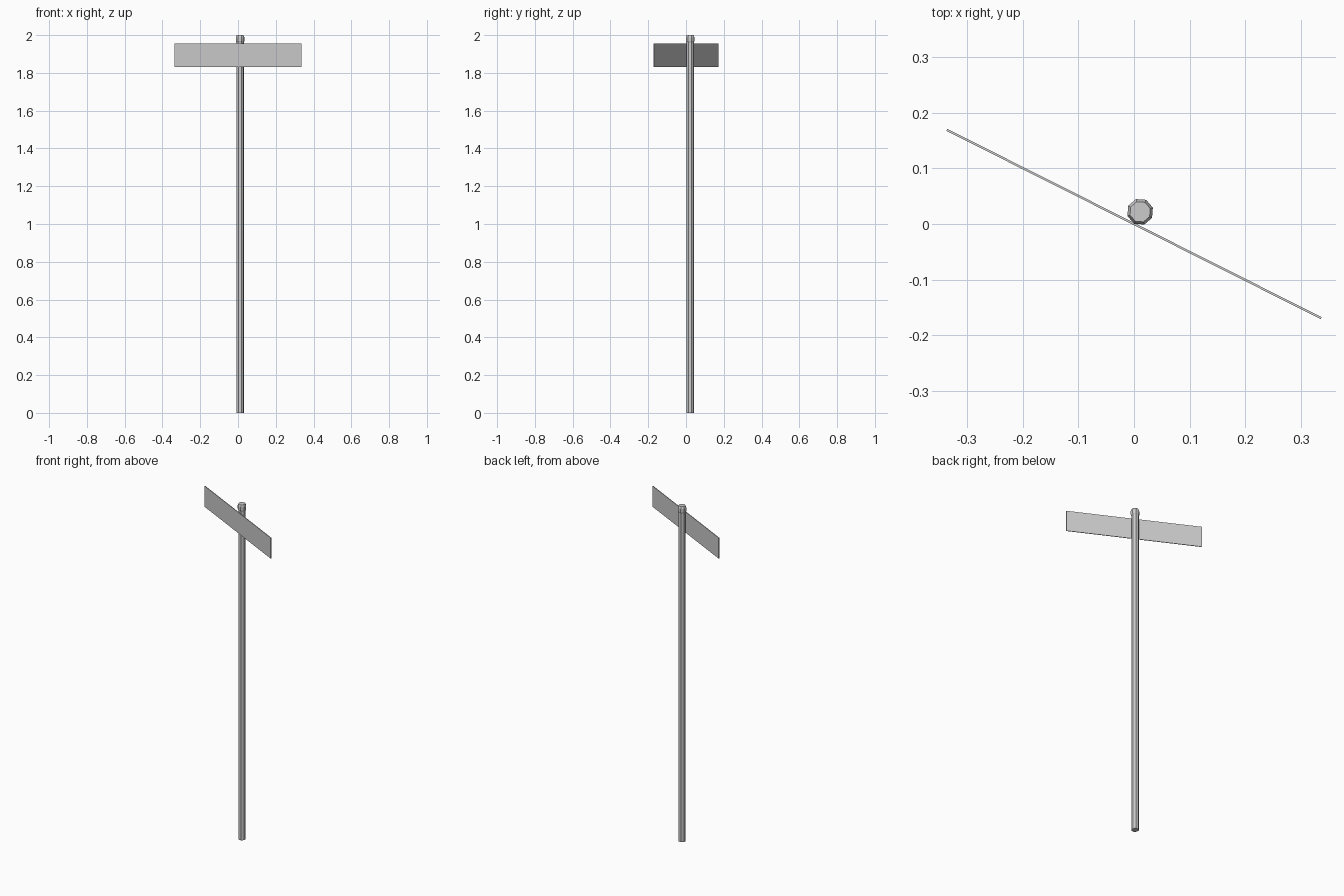
import bpy, bmesh
from math import cos, sin, pi, atan2
from mathutils import Matrix

if "Cube" in bpy.data.objects:
    bpy.data.objects.remove(bpy.data.objects["Cube"])

ANGLE = atan2(-0.338, 0.672)   # whole sign is turned about z
TURN = Matrix.Rotation(ANGLE, 4, 'Z')


def finish(name, bm):
    bmesh.ops.recalc_face_normals(bm, faces=bm.faces)
    bm.transform(TURN)
    mesh = bpy.data.meshes.new(name)
    bm.to_mesh(mesh)
    bm.free()
    ob = bpy.data.objects.new(name, mesh)
    bpy.context.collection.objects.link(ob)
    return ob


def lathe(name, profile, y, sides=8):
    """Closed faceted solid from (radius, z) rings."""
    bm = bmesh.new()
    rings = [[bm.verts.new((r * cos(2 * pi * i / sides),
                            y + r * sin(2 * pi * i / sides), z))
              for i in range(sides)] for r, z in profile]
    for a, b in zip(rings, rings[1:]):
        for i in range(sides):
            j = (i + 1) % sides
            bm.faces.new((a[i], a[j], b[j], b[i]))
    bm.faces.new(rings[0])
    bm.faces.new(rings[-1])
    return finish(name, bm)


# Octagonal post standing behind the plate
lathe("post", [(0.021, 0), (0.021, 1.97)], 0.0245)

# Chamfered cap on the post
lathe("post_cap", [(0.021, 1.96), (0.024, 1.968), (0.024, 1.988), (0.019, 2.0)], 0.0245)

# Thin sign plate
bm = bmesh.new()
bmesh.ops.create_cube(bm, size=1)
bmesh.ops.scale(bm, vec=(0.752, 0.004, 0.124), verts=bm.verts)
bmesh.ops.translate(bm, vec=(0, 0, 1.893), verts=bm.verts)
finish("sign_plate", bm)
